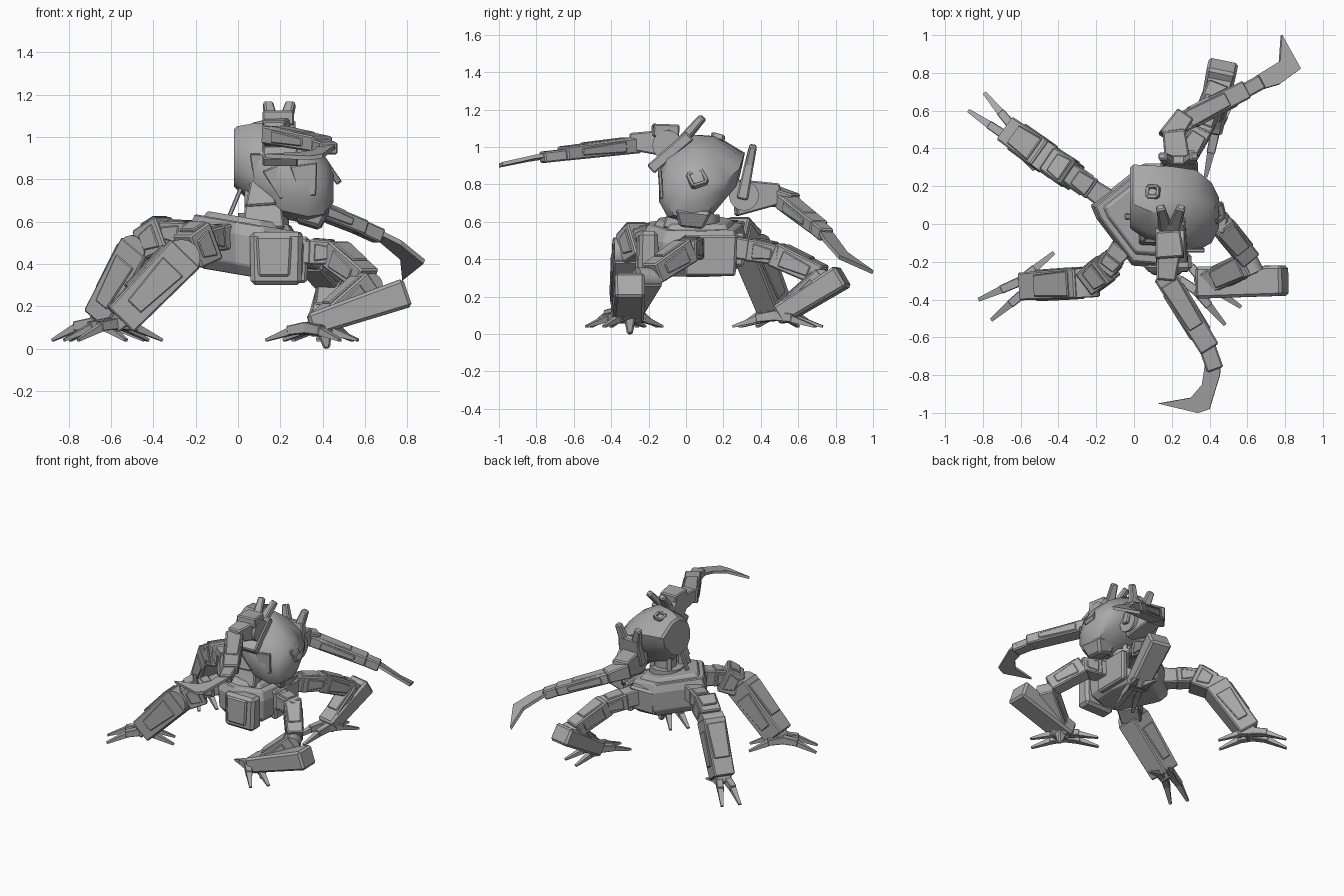
import bpy, bmesh, math
from mathutils import Vector, Matrix

default_cube = bpy.data.objects.get("Cube")
if default_cube:
    bpy.data.objects.remove(default_cube, do_unlink=True)

# Single plain metal colour
metal = bpy.data.materials.new("grey_metal")
metal.use_nodes = True
metal.diffuse_color = (.4, .4, .4, 1)
metal.node_tree.nodes["Principled BSDF"].inputs["Base Color"].default_value = (.4, .4, .4, 1)


def finish(name, bm, bevel=0, smooth=False):
    bmesh.ops.recalc_face_normals(bm, faces=bm.faces)
    mesh = bpy.data.meshes.new(name)
    bm.to_mesh(mesh)
    bm.free()
    mesh.materials.append(metal)
    part = bpy.data.objects.new(name, mesh)
    bpy.context.collection.objects.link(part)
    if bevel:
        modifier = part.modifiers.new("chamfer", "BEVEL")
        modifier.width = bevel
        modifier.segments = 1
    if smooth:
        bpy.ops.object.select_all(action="DESELECT")
        part.select_set(True)
        bpy.context.view_layer.objects.active = part
        bpy.ops.object.shade_smooth_by_angle(angle=math.radians(35))
    return part


def loft(name, rings, bevel=0, smooth=False):
    """Skin a closed solid through rings holding equal numbers of points."""
    bm = bmesh.new()
    loops = [[bm.verts.new(point) for point in ring] for ring in rings]
    count = len(loops[0])
    for low, high in zip(loops, loops[1:]):
        for i in range(count):
            j = (i + 1) % count
            bm.faces.new((low[i], low[j], high[j], high[i]))
    bm.faces.new(loops[0][::-1])
    bm.faces.new(loops[-1])
    return finish(name, bm, bevel, smooth)


def frame(start, end, up):
    axis = (end - start).normalized()
    side = axis.cross(Vector(up)).normalized()
    return axis, side, side.cross(axis)


def beam(name, start, end, size, end_size=None, up=(0, 0, 1), bevel=.008):
    """Tapered box between two points; sizes are (width, height)."""
    start, end = Vector(start), Vector(end)
    axis, side, top = frame(start, end, up)
    rings = []
    for centre, (w, h) in ((start, size), (end, end_size or size)):
        rings.append([centre + side * w * a / 2 + top * h * b / 2
                      for a, b in ((-1, -1), (1, -1), (1, 1), (-1, 1))])
    return loft(name, rings, bevel)


def armour(name, start, end, size, up=(0, 0, 1)):
    """Limb block with a raised top shell and side plates."""
    start, end = Vector(start), Vector(end)
    axis, side, top = frame(start, end, up)
    w, h = size
    beam(name, start, end, size, (w * .92, h * .88), up)
    beam(name + "_shell", start.lerp(end, .1) + top * h * .43, start.lerp(end, .7) + top * h * .43,
         (w * .85, h * .25), (w * .7, h * .2), up, .005)
    for sign, label in ((-1, "_plate_right"), (1, "_plate_left")):
        shift = side * sign * w * .46
        beam(name + label, start.lerp(end, .2) + shift, start.lerp(end, .8) + shift,
             (w * .15, h * .7), (w * .12, h * .45), up, .005)


def blade(name, outline, thickness):
    points = [Vector(p) for p in outline]
    normal = (points[1] - points[0]).cross(points[-1] - points[0]).normalized() * thickness / 2
    loft(name, [[p - normal for p in points], [p + normal for p in points]])


def barrel(name, centre, radius, length, direction=(0, 0, 1)):
    bm = bmesh.new()
    turn = Vector(direction).to_track_quat("Z", "Y").to_matrix().to_4x4()
    bmesh.ops.create_cone(bm, cap_ends=True, segments=16, radius1=radius, radius2=radius,
                          depth=length, matrix=Matrix.Translation(centre) @ turn)
    finish(name, bm, 0, True)


# Pelvis: chamfered polygon hull, tilted down towards +x
outline = [(-.23, .1), (-.2, .03), (-.01, -.22), (.12, -.23), (.3, -.12),
           (.32, .1), (.28, .27), (.05, .32)]
middle = Vector((.07, .05))


def pelvis_ring(scale, height):
    ring = []
    for corner in outline:
        x, y = middle + (Vector(corner) - middle) * scale
        ring.append((x, y, height - .17 * x))
    return ring


loft("pelvis", [pelvis_ring(s, z) for s, z in ((.8, .35), (.97, .4), (1, .54), (.92, .6))], .006)
loft("pelvis_deck", [pelvis_ring(s, z) for s, z in ((.8, .59), (.72, .625))], .006)

# Pelvis plates: front, side and rear panels
beam("front_panel", (.18, -.2, .3), (.18, -.2, .55), (.24, .11), (.25, .1), (0, 1, 0), .02)
beam("front_panel_inset", (.17, -.255, .34), (.17, -.25, .53), (.15, .03), (.17, .03), (0, 1, 0), .01)
beam("side_panel", (.3, .13, .31), (.31, .13, .53), (.27, .05), (.29, .05), (1, 0, 0), .012)
beam("rear_panel", (.15, .28, .36), (.15, .29, .54), (.2, .06), (.22, .06), (0, 1, 0), .015)

# Waist: turntable, column, pistons and blocks
barrel("waist_turntable", (.12, .06, .61), .12, .06)
barrel("waist_column", (.13, .06, .69), .08, .18)
for i in range(4):
    angle = math.radians(45 + 90 * i)
    x, y = .12 + .1 * math.cos(angle), .06 + .1 * math.sin(angle)
    barrel("waist_piston", (x, y, .67), .018, .16)
beam("waist_front_block", (.12, -.08, .56), (.12, -.05, .68), (.2, .09), (.17, .08), (0, 1, 0))
beam("neck_block", (.11, -.07, .67), (.1, -.04, .82), (.15, .08), (.07, .07), (0, 1, 0))
beam("waist_strut", (-.06, .04, .58), (.04, .04, .82), (.02, .03), up=(0, 1, 0), bevel=.004)

# Torso: faceted egg section, flat back, domed nose towards +x
section = [(-1, .1), (-.8, .6), (-.2, 1), (.28, .96), (1, .46), (.92, 0),
           (.38, -.7), (-.15, -1), (-.78, -.83), (-1, -.4)]
rings = []
for x, y, z, half_width, half_height in (
        (-.02, .14, .9, .16, .135), (-.005, .14, .9, .175, .15), (.08, .11, .87, .2, .195),
        (.2, .08, .84, .225, .225), (.33, .07, .79, .215, .2), (.41, .06, .76, .16, .15),
        (.45, .06, .77, .08, .08)):
    rings.append([(x, y + a * half_width, z + b * half_height) for a, b in section])
loft("torso_shell", rings, 0, True)
beam("torso_chin", (.33, .03, .58), (.36, .04, .68), (.13, .12), (.2, .16), (1, 0, 0), .015)


# Square hatches: four bars round an opening
def hatch(name, centre, normal, side, radius):
    centre, normal = Vector(centre), Vector(normal).normalized()
    side = normal.cross(Vector(side)).normalized()
    for i in range(4):
        out = Matrix.Rotation(math.tau * i / 4, 3, normal) @ side
        along = normal.cross(out) * radius
        beam(name, centre + out * radius - along, centre + out * radius + along,
             (.018, .03), up=normal, bevel=.003)


hatch("side_hatch", (.445, .06, .83), (1, 0, .7), (0, -.35, 1), .04)
hatch("top_hatch", (.1, .17, 1.05), (-.25, .3, 1), (0, 1, 0), .028)

# Face plates on the -y side of the torso
for a, b, wide in (((.17, -.13, .86), (.23, -.12, .72), .12), ((.31, -.14, .87), (.33, -.13, .72), .13),
                   ((.1, -.09, .92), (.1, -.08, .8), .09)):
    beam("face_plate", a, b, (wide, .02), (wide * .6, .02), (0, -1, 0), .005)

# Shoulder guards with paired horns
beam("right_shoulder_guard", (.2, -.19, .88), (.2, .02, 1.06), (.17, .06), (.14, .06))
beam("right_shoulder_cap", (.19, -.18, 1.09), (.18, -.04, 1.08), (.15, .07), (.13, .08))
for x, tip in ((.17, .14), (.21, .25)):
    beam("right_shoulder_horn", (x, -.03, 1.02), (tip, .09, 1.16), (.07, .05), (.045, .04))
beam("left_shoulder_guard", (.24, .3, .72), (.24, .34, .92), (.2, .06), (.16, .05), (0, 1, 0))
for x, tip in ((.19, .15), (.28, .32)):
    beam("left_shoulder_horn", (x, .33, .87), (tip, .36, 1.01), (.07, .05), (.045, .04), (0, 1, 0))

# Raised arm reaching to -y
barrel("right_shoulder_joint", (.19, -.1, 1.01), .08, .15, (1, 0, 0))
beam("right_upper_arm", (.19, -.08, 1.02), (.17, -.3, 1.03), (.14, .15), (.1, .09))
armour("right_forearm", (.16, -.27, 1.01), (.4, -.66, .965), (.12, .085))
beam("right_wrist", (.38, -.63, .96), (.43, -.77, .945), (.09, .06))
blade("right_blade", ((.46, -.72, .96), (.455, -.8, .95), (.4, -.98, .91), (.34, -1, .9),
                      (.13, -.95, .91), (.3, -.92, .92), (.36, -.85, .93), (.38, -.72, .95)), .02)

# Lowered arm reaching to +y
barrel("left_shoulder_joint", (.24, .31, .74), .08, .16, (1, 0, 0))
beam("left_upper_arm", (.24, .26, .73), (.21, .5, .75), (.14, .2), (.12, .11))
beam("left_elbow", (.18, .45, .74), (.27, .58, .71), (.12, .11), (.1, .08))
armour("left_forearm", (.24, .53, .71), (.59, .71, .57), (.11, .08))
beam("left_wrist", (.56, .69, .58), (.67, .75, .53), (.08, .07))
blade("left_blade", ((.63, .7, .57), (.77, .74, .5), (.88, .82, .41), (.78, 1, .33),
                     (.77, .86, .43), (.64, .78, .54)), .022)


# Legs: hip, thigh, knee, shin, then a foot with paired near-parallel spikes
def leg(name, hip, thigh, knee, ankle, heading, shin):
    hip, thigh, knee, ankle = map(Vector, (hip, thigh, knee, ankle))
    beam(name + "_hip", hip, hip.lerp(thigh, .6), (.12, .12), (.1, .11))
    armour(name + "_thigh", hip.lerp(thigh, .4), thigh, (.12, .12))
    armour(name + "_knee", hip.lerp(thigh, .85), thigh.lerp(knee, .9), (shin[0] * .95, shin[1]))
    side = (ankle - knee).cross(Vector((0, 0, 1))).normalized()
    barrel(name + "_knee_joint", knee.lerp(ankle, .06), shin[1] * .46, shin[0] * .95, side)
    armour(name + "_shin", knee, knee.lerp(ankle, .9), shin)
    beam(name + "_ankle", knee.lerp(ankle, .75), ankle, (.13, .1), (.1, .07))
    for half in (0, 180):
        for sign in (-1, 1):
            angle = math.radians(heading + half + 8 * sign)
            way = Vector((math.cos(angle), math.sin(angle), 0))
            root = ankle + Vector((-way.y, way.x, 0)) * .03 * sign
            knuckle = root + way * .11 + Vector((0, 0, .005))
            beam(name + "_toe", root + Vector((0, 0, .02)), knuckle, (.05, .055), (.045, .045), bevel=.004)
            tip = root + way * .24
            tip.z = .04
            beam(name + "_claw", knuckle - way * .02, tip, (.042, .038), (.02, .012), bevel=0)


leg("front_right_leg", (-.06, -.12, .53), (-.16, -.25, .51), (-.25, -.31, .45), (-.59, -.33, .1), 212, (.16, .19))
leg("rear_right_leg", (-.13, .12, .53), (-.36, .28, .55), (-.45, .34, .48), (-.66, .49, .1), 138, (.16, .17))
leg("front_left_leg", (.25, .06, .46), (.49, 0, .45), (.62, -.2, .31), (.35, -.33, .08), 318, (.13, .13))
leg("rear_left_leg", (.2, .24, .47), (.37, .52, .42), (.45, .75, .3), (.4, .49, .08), 70, (.13, .13))

# Heavy heel blocks of the two folded legs
beam("front_left_heel", (.8, -.3, .265), (.34, -.31, .11), (.16, .14), (.17, .11), bevel=.015)
beam("front_left_spur", (.4, -.3, .14), (.42, -.3, 0), (.08, .1), (.03, .03), (1, 0, 0))
beam("rear_left_heel", (.47, .84, .31), (.4, .5, .1), (.16, .13), (.14, .11), bevel=.015)
